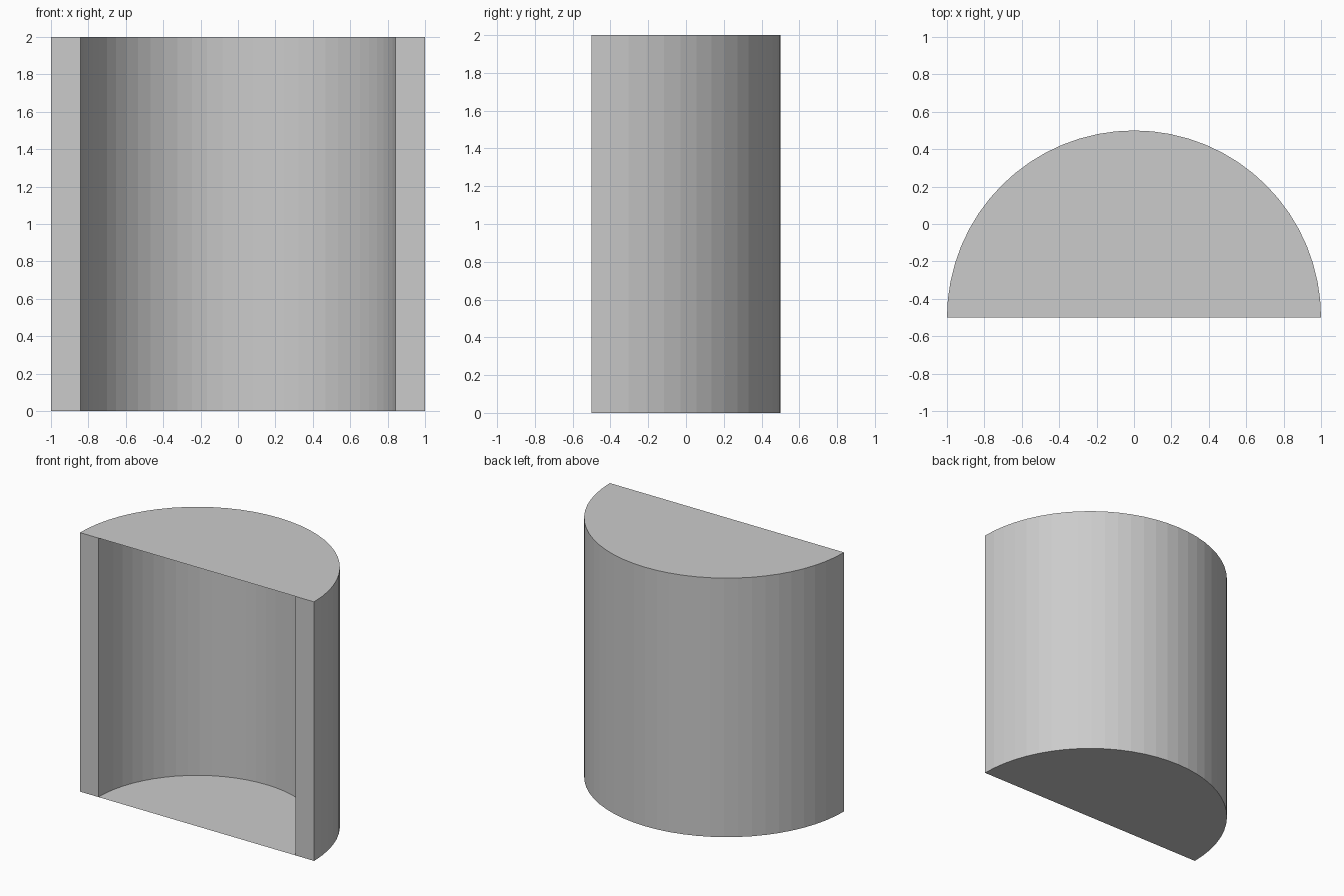
import bpy, bmesh
from math import cos, sin, pi

if "Cube" in bpy.data.objects:
    bpy.data.objects.remove(bpy.data.objects["Cube"])

SEGMENTS = 32
FRONT_Y = -0.5
HEIGHT = 2.0
OUTER, INNER = 1.0, 0.843


def half_circle(radius):
    return [(radius * cos(pi * i / SEGMENTS), FRONT_Y + radius * sin(pi * i / SEGMENTS))
            for i in range(SEGMENTS + 1)]


def finish(name, bm):
    mesh = bpy.data.meshes.new(name)
    bm.to_mesh(mesh)
    bm.free()
    obj = bpy.data.objects.new(name, mesh)
    bpy.context.collection.objects.link(obj)
    return obj


# Curved wall: outer arc, inner arc and the two flat front strips
bm = bmesh.new()
outline = half_circle(OUTER) + half_circle(INNER)[::-1]
low = [bm.verts.new((x, y, 0)) for x, y in outline]
high = [bm.verts.new((x, y, HEIGHT)) for x, y in outline]
n = len(outline)
for i in range(n):
    j = (i + 1) % n
    bm.faces.new((low[i], low[j], high[j], high[i]))
finish("curved_wall", bm)


# Thin half-round sheets closing the bottom and top
def cap(name, z, flip):
    bm = bmesh.new()
    verts = [bm.verts.new((x, y, z)) for x, y in half_circle(OUTER)]
    bm.faces.new(verts[::-1] if flip else verts)
    finish(name, bm)


cap("floor_panel", 0.0, True)
cap("top_panel", HEIGHT, False)
